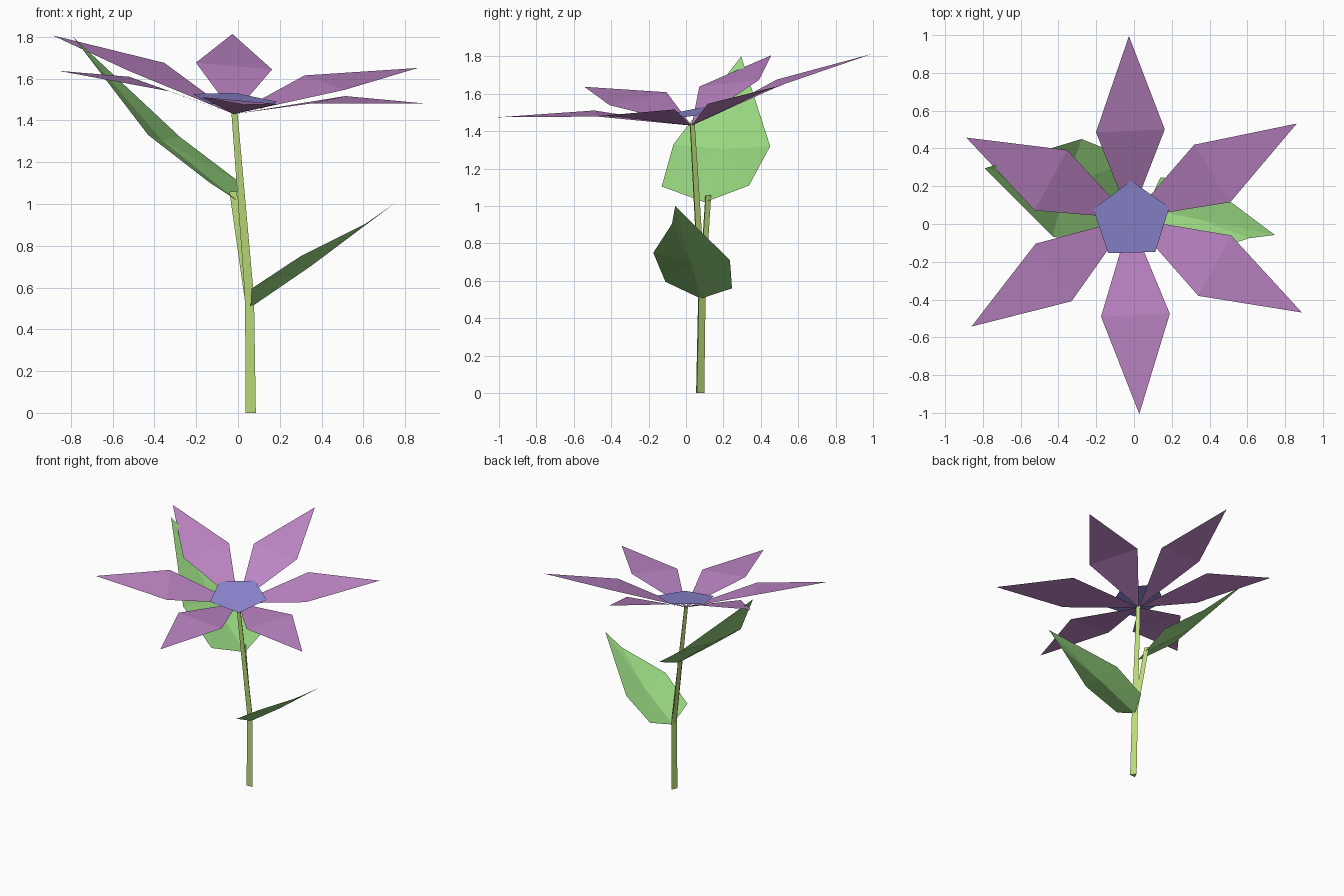
import bpy, math
from mathutils import Vector, Matrix

if "Cube" in bpy.data.objects:
    bpy.data.objects.remove(bpy.data.objects["Cube"])


def material(name, rgb):
    m = bpy.data.materials.new(name)
    m.diffuse_color = (*rgb, 1)
    m.use_nodes = True
    m.node_tree.nodes["Principled BSDF"].inputs["Base Color"].default_value = m.diffuse_color
    return m


PETAL = material("petal purple", (0.515, 0.238, 0.565))
CENTRE = material("centre blue violet", (0.279, 0.254, 0.672))
LEAF = material("leaf green", (0.323, 0.701, 0.223))
STEM = material("stem green", (0.491, 0.701, 0.188))


def add_mesh(name, verts, faces, mat, upward=False):
    if upward:  # turn thin sheets so that they face up
        fixed = []
        for f in faces:
            a, b, c = (Vector(verts[i]) for i in f[:3])
            fixed.append(f if (b - a).cross(c - a).z > 0 else f[::-1])
        faces = fixed
    me = bpy.data.meshes.new(name)
    me.from_pydata([tuple(v) for v in verts], [], faces)
    me.materials.append(mat)
    ob = bpy.data.objects.new(name, me)
    bpy.context.collection.objects.link(ob)
    return ob


def tube(name, path):
    """Three-sided stalk through (x, y, z, radius) points."""
    verts, faces = [], []
    for x, y, z, r in path:
        for k in range(3):
            a = math.radians(95 + 120 * k)
            verts.append((x + r * math.cos(a), y + r * math.sin(a), z))
    for i in range(len(path) - 1):
        for k in range(3):
            a, b = 3 * i + k, 3 * i + (k + 1) % 3
            faces.append((a, b, b + 3, a + 3))
    n = len(verts)
    faces += [(2, 1, 0), (n - 3, n - 2, n - 1)]
    add_mesh(name, verts, faces, STEM)


def leaf(name, mid, outline):
    """Folded leaf: a fan from the middle of the rib to the outline."""
    n = len(outline)
    faces = [(0, 1 + i, 1 + (i + 1) % n) for i in range(n)]
    add_mesh(name, [mid] + outline, faces, LEAF, upward=True)


# Stalks
tube("stem", [(0.06, 0.07, 0, 0.028), (0.054, 0.08, 0.55, 0.025),
              (-0.018, 0.03, 1.44, 0.017)])
tube("leaf_stalk", [(0.052, 0.08, 0.52, 0.02), (-0.025, 0.115, 1.06, 0.02)])

# Leaves: base, front edge, tip, back edge
leaf("upper_leaf", (-0.365, 0.20, 1.305),
     [(-0.01, 0.10, 1.02), (-0.14, -0.13, 1.105), (-0.43, -0.067, 1.33),
      (-0.79, 0.295, 1.80), (-0.277, 0.45, 1.32), (0.0, 0.337, 1.11)])
leaf("lower_leaf", (0.345, 0.025, 0.70),
     [(0.06, 0.08, 0.505), (0.065, -0.11, 0.595), (0.30, -0.175, 0.75),
      (0.61, -0.075, 0.905), (0.745, -0.058, 1.0), (0.355, 0.235, 0.71),
      (0.14, 0.246, 0.56)])

# Flower head, tilted towards the front right
head = (Matrix.Translation((-0.02, 0.03, 1.43))
        @ Matrix.Rotation(math.radians(10.9), 4, Vector((0.866, 0.5, 0))))

# Petals: kite with a bend across the widest part
for i in range(6):
    place = head @ Matrix.Rotation(math.radians(32 + 60 * i), 4, 'Z')
    pts = [(0, 0, 0), (0.495, -0.183, 0.15), (1.015, 0, 0.218), (0.495, 0.183, 0.15)]
    add_mesh(f"petal_{i + 1}", [place @ Vector(p) for p in pts],
             [(0, 1, 3), (1, 2, 3)], PETAL, upward=True)

# Five-sided centre
ring = [(0.213 * math.cos(a), 0.213 * math.sin(a), 0.068)
        for a in (math.radians(91 + 72 * k) for k in range(5))]
add_mesh("flower_centre", [head @ Vector(p) for p in ring],
         [(0, 1, 2, 3, 4)], CENTRE, upward=True)
